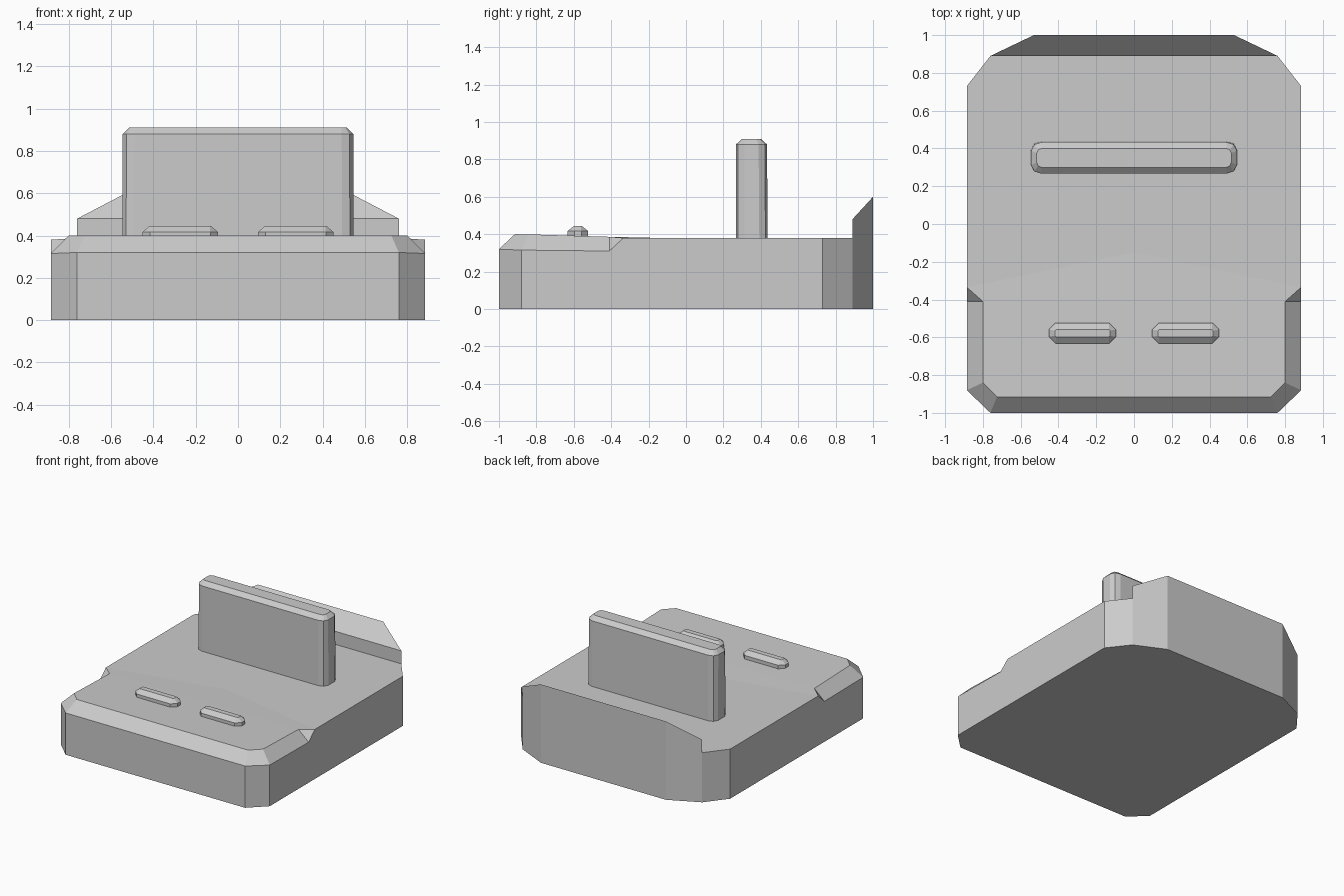
import bpy, bmesh

if "Cube" in bpy.data.objects:
    bpy.data.objects.remove(bpy.data.objects["Cube"])

def make_object(name, verts, faces):
    bm = bmesh.new()
    vs = [bm.verts.new(v) for v in verts]
    for f in faces:
        bm.faces.new([vs[i] for i in f])
    bmesh.ops.recalc_face_normals(bm, faces=bm.faces)
    me = bpy.data.meshes.new(name)
    bm.to_mesh(me)
    bm.free()
    ob = bpy.data.objects.new(name, me)
    bpy.context.collection.objects.link(ob)
    return ob

def loft(name, rings):
    """Closed solid through rings of equal point count."""
    n = len(rings[0])
    faces = [list(range(n)), [n * (len(rings) - 1) + i for i in range(n)]]
    for r in range(len(rings) - 1):
        for i in range(n):
            j = (i + 1) % n
            faces.append([r*n + i, r*n + j, (r+1)*n + j, (r+1)*n + i])
    return make_object(name, [v for r in rings for v in r], faces)

def cut_rect(cx, cy, hx, hy, corner, z):
    """Rectangle with corners trimmed by a short list of (dx, dy) insets."""
    pts = []
    for sx, sy in ((1, 1), (-1, 1), (-1, -1), (1, -1)):
        seg = [(cx + sx*(hx - dx), cy + sy*(hy - dy), z) for dx, dy in corner]
        pts += seg if sx * sy > 0 else seg[::-1]
    return pts

# Base: right half as named points, mirrored across x
P = {}
outline = [(0, -1), (.76, -1), (.885, -.88), (.885, -.41), (.885, -.335),
           (.885, .73), (.76, .89), (.53, 1), (0, 1)]
rim = [.32, .32, .315, .31, .38, .38, .38, .6, .6]
for i, ((x, y), z) in enumerate(zip(outline, rim)):
    P[f"b{i}"] = (x, y, 0)
    P[f"t{i}"] = (x, y, z)
P.update(i0=(0, -.915, .40), i1=(.725, -.915, .40), i2=(.80, -.84, .399),
         i3=(.80, -.41, .386), m0=(0, -.41, .386), c0=(0, -.15, .38),
         d8=(0, .89, .38), w6=(.76, .89, .48), w8=(0, .89, .48))
F = [f"b{i} b{i+1} t{i+1} t{i}" for i in range(8) if i != 6]
F += ["b6 b7 t7 w6 t6",                                    # wall beside back lip
      "t0 t1 i1 i0", "t1 t2 i2 i1", "t2 t3 i3 i2", "t3 t4 i3",  # front chamfer
      "i0 i1 i2 i3 m0", "m0 i3 t4 c0", "c0 t4 t5 t6 d8",   # deck
      "d8 t6 w6 w8", "w8 w6 t7 t8",                        # back lip
      " ".join(f"b{i}" for i in range(9))]                 # underside
keys = list(P)
base = make_object("base", list(P.values()),
                   [[keys.index(k) for k in f.split()] for f in F])
mirror = base.modifiers.new("mirror", 'MIRROR')
mirror.use_clip = True

# Upright plate with rounded corners and a bevelled top
outer = [(0, .045), (.018, .012), (.055, 0)]
inner = [(0, .025), (.008, .008), (.025, 0)]
loft("upright_plate", [cut_rect(0, .352, .547, .085, outer, .36),
                       cut_rect(0, .350, .545, .083, outer, .88),
                       cut_rect(0, .350, .515, .05, inner, .91)])

# Two small raised bars
for side, label in ((-1, "left"), (1, "right")):
    x = side * .273
    trim = [(0, .036), (.036, 0)]
    loft(f"{label}_bar", [cut_rect(x, -.578, .178, .055, trim, .37),
                          cut_rect(x, -.578, .178, .055, trim, .417),
                          cut_rect(x, -.578, .145, .02, [(0, .006), (.006, 0)], .445)])
